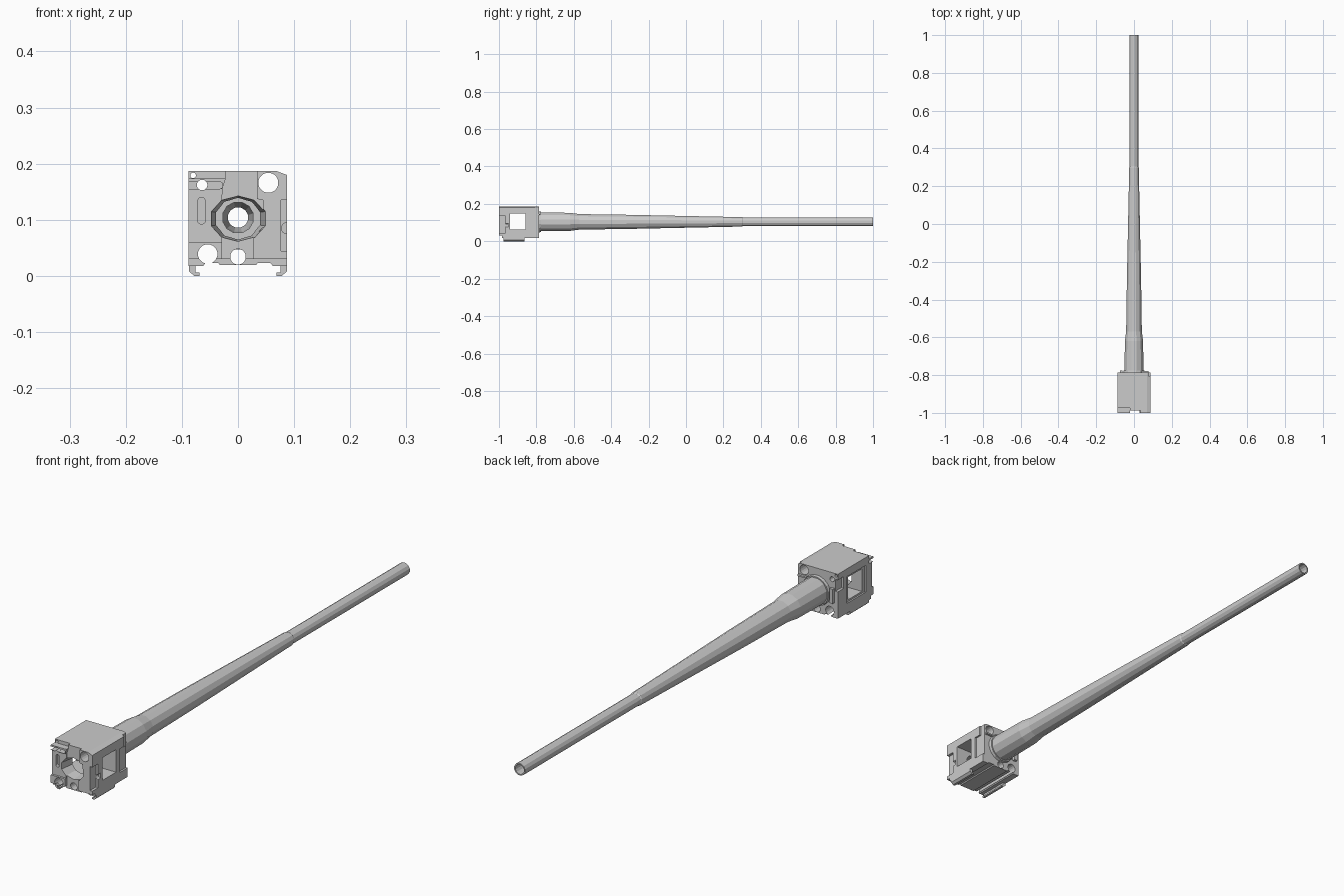
import bpy, bmesh, math

if "Cube" in bpy.data.objects:
    bpy.data.objects.remove(bpy.data.objects["Cube"])

CZ = 0.104  # bore axis height


def finish(name, bm):
    bmesh.ops.recalc_face_normals(bm, faces=bm.faces)
    me = bpy.data.meshes.new(name)
    bm.to_mesh(me)
    bm.free()
    ob = bpy.data.objects.new(name, me)
    bpy.context.collection.objects.link(ob)
    return ob


def prism(name, pts, y0, y1, pts2=None):
    """Loft an x/z outline along y."""
    bm = bmesh.new()
    a = [bm.verts.new((x, y0, z)) for x, z in pts]
    b = [bm.verts.new((x, y1, z)) for x, z in (pts2 or pts)]
    bm.faces.new(a)
    bm.faces.new(b)
    n = len(a)
    for i in range(n):
        bm.faces.new((a[i], a[(i + 1) % n], b[(i + 1) % n], b[i]))
    return finish(name, bm)


def rect(x0, x1, z0, z1):
    return [(x0, z0), (x1, z0), (x1, z1), (x0, z1)]


def ring(cx, cz, rx, rz=None, n=12):
    rz = rz or rx
    return [(cx + rx * math.cos(2 * math.pi * (i + .5) / n),
             cz + rz * math.sin(2 * math.pi * (i + .5) / n)) for i in range(n)]


def slot(x0, x1, z0, z1):
    """Rounded slot outline, straight along its longer side."""
    r = min(x1 - x0, z1 - z0) / 2
    cx, cz = (x0 + x1) / 2, (z0 + z1) / 2
    hx, hz = (x1 - x0) / 2 - r, (z1 - z0) / 2 - r
    return [(cx + math.copysign(hx, x - cx) + (x - cx), cz + math.copysign(hz, z - cz) + (z - cz))
            for x, z in ring(cx, cz, r)]


def lathe(name, profile, n=12):
    """Spin a closed y/radius profile about the bore axis."""
    bm = bmesh.new()
    rows = [[bm.verts.new((x, y, z)) for x, z in ring(0, CZ, r, n=n)] for y, r in profile]
    for k in range(len(rows)):
        a, b = rows[k], rows[(k + 1) % len(rows)]
        for i in range(n):
            j = (i + 1) % n
            bm.faces.new((a[i], a[j], b[j], b[i]))
    return finish(name, bm)


# Barrel: outer taper forward, bore back
lathe("barrel", [(-.785, .052), (-.62, .050), (-.57, .043), (-.3, .039), (.3, .026), (.305, .0235),
                 (1, .0235), (1, .0185), (-.5, .0185), (-.56, .026), (-.785, .028)])
lathe("barrel_collar", [(-.79, .058), (-.776, .056), (-.776, .045), (-.79, .045)], 16)

# Breech block body with trimmed upper corners and grooved underside
block = prism("breech_block",
              [(-.088, .018), (-.062, .018), (-.058, .023), (-.035, .023), (-.032, .019),
               (.032, .019), (.035, .023), (.058, .023), (.062, .018), (.087, .018),
               (.087, .180), (.068, .187), (-.088, .187)], -1, -.787)

cuts = []


def cut(pts, y0, y1, pts2=None):
    cuts.append(prism("cutter", pts, y0, y1, pts2))


# Stepped front face around the loading opening
cut([(-.029, .01), (.028, .01), (.028, .07), (.045, .085), (.045, .135), (.034, .137),
     (.034, .2), (-.022, .2), (-.022, .173), (-.028, .155)], -1.02, -.988)
cut(rect(-.1, -.02, .060, .155), -1.03, -.992)
# Loading opening, wedge window and chamber
cut(ring(0, .102, .053, .042, 10), -1.01, -.92, ring(0, .102, .038, .036, 10))
cut(rect(-.1, .1, .062, .148), -.94, -.857)
cut(ring(0, CZ, .028), -.88, -.77)
# Cylinder and pin holes right through the block
for x, z, r in ((.054, .166, .018), (-.054, .039, .0175), (0, .034, .014),
                (-.064, .162, .0095), (-.080, .179, .005)):
    cut(ring(x, z, r, n=16), -1.05, -.75)
# Slots in the front face
cut(slot(-.095, -.027, .155, .168), -1.04, -.975)
cut(slot(-.072, -.058, .092, .140), -1.045, -.978)
cut(rect(-.1, -.022, .174, .2), -1.055, -.975)
# Right side steps and catch groove
cut(rect(.077, .1, .044, .135), -1.06, -.965)
cut(ring(.087, .085, .010), -1.07, -.95)
cut(rect(.079, .1, .135, .2), -.808, -.76)
cut(rect(.080, .1, .052, .142), -.835, -.74)
# Left side guide recess and rear notches
cut(rect(-.1, -.082, .055, .157), -.955, -.842)
cut(rect(-.1, -.078, .120, .165), -.822, -.73)
cut(rect(-.1, .1, .0, .030), -1.08, -.985)

for c in cuts:
    c.hide_render = True
    m = block.modifiers.new("cut", 'BOOLEAN')
    m.operation = 'DIFFERENCE'
    m.solver = 'EXACT'
    m.object = c
dg = bpy.context.evaluated_depsgraph_get()
mesh = bpy.data.meshes.new_from_object(block.evaluated_get(dg))
block.modifiers.clear()
block.data = mesh
for c in cuts:
    bpy.data.objects.remove(c)

# Hooked slide rails under the block
for s, side in ((-1, "left"), (1, "right")):
    prism("slide_rail_" + side,
          [(s * x, z) for x, z in ((.087, .022), (.087, .008), (.078, 0), (.069, 0),
                                   (.069, .006), (.076, .006), (.076, .022))], -.975, -.863)

# Raised lugs on the rear face and the side guide plates
prism("rear_lug_upper", rect(.040, .076, .140, .146), -.79, -.778)
prism("rear_lug_left", rect(-.074, -.060, .075, .130), -.79, -.776)
